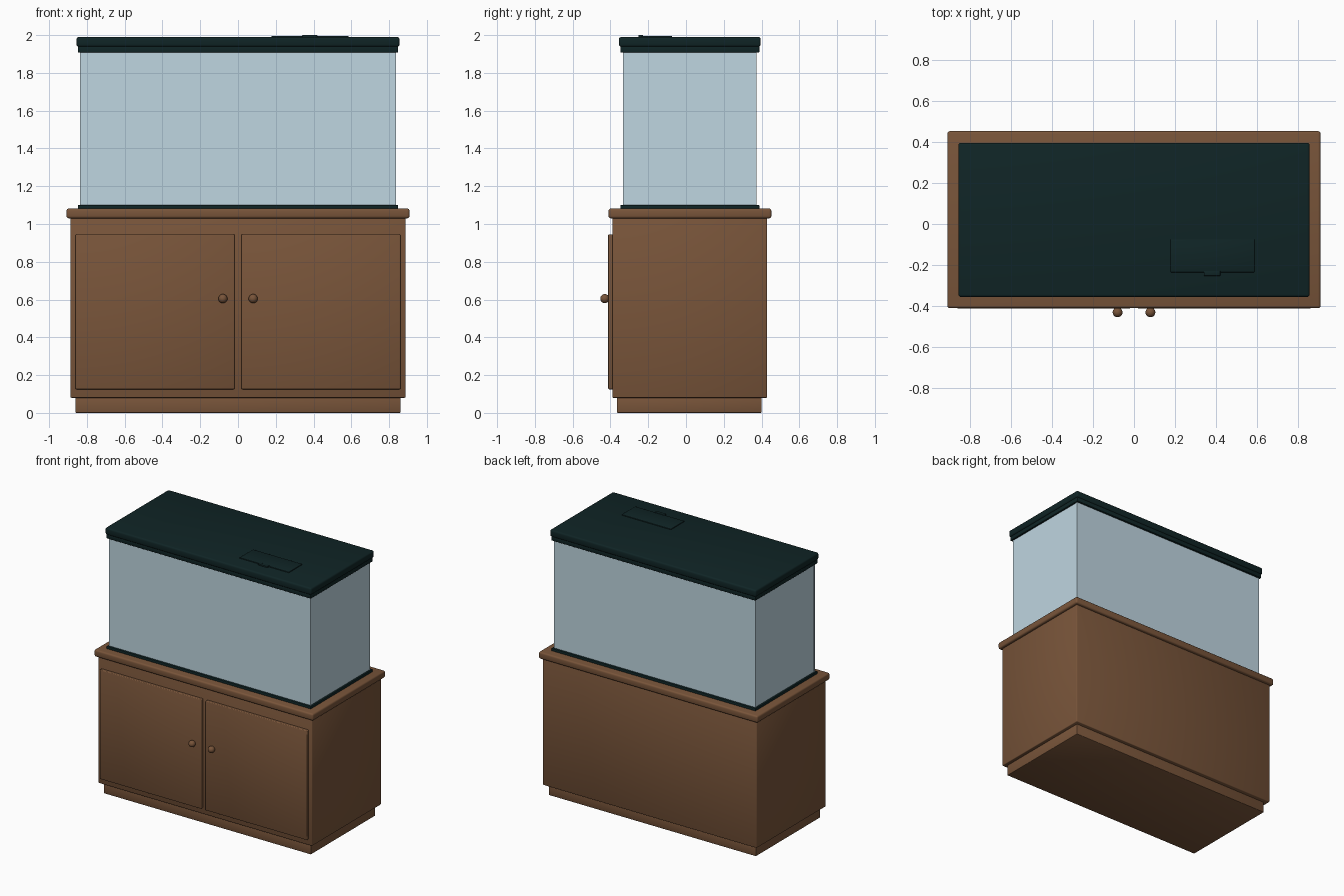
import bpy, math

if "Cube" in bpy.data.objects:
    bpy.data.objects.remove(bpy.data.objects["Cube"])


def material(name, rgb):
    m = bpy.data.materials.new(name)
    m.diffuse_color = (*rgb, 1.0)
    m.use_nodes = True
    m.node_tree.nodes["Principled BSDF"].inputs["Base Color"].default_value = m.diffuse_color
    return m


WOOD = material("brown wood", (0.19, 0.090, 0.042))
DARK = material("dark green plastic", (0.005, 0.018, 0.019))
GLASS = material("pale blue glass", (0.52, 0.67, 0.75))


def finish(ob, name, mat, angle):
    ob.name = name
    ob.data.materials.append(mat)
    bpy.ops.object.shade_smooth_by_angle(angle=math.radians(angle))
    return ob


def box(name, x, y, z, mat, bevel=0.0, segments=2):
    """Box from (min, max) ranges with optional rounded edges."""
    bpy.ops.mesh.primitive_cube_add(size=1)
    ob = bpy.context.object
    for v in ob.data.vertices:
        v.co = [r[0] + (c + 0.5) * (r[1] - r[0]) for c, r in zip(v.co, (x, y, z))]
    if bevel:
        mod = ob.modifiers.new("rounded edges", "BEVEL")
        mod.width, mod.segments = bevel, segments
        bpy.ops.object.modifier_apply(modifier=mod.name)
    return finish(ob, name, mat, 50)


# Cabinet: plinth, body and overhanging top
box("plinth", (-0.86, 0.86), (-0.365, 0.40), (0, 0.09), WOOD, 0.004)
box("cabinet_body", (-0.887, 0.887), (-0.39, 0.43), (0.08, 1.04), WOOD, 0.005)
box("cabinet_top", (-0.908, 0.908), (-0.41, 0.452), (1.03, 1.082), WOOD, 0.012, 3)

# Doors with round knobs on short stems
for side, s in (("left", -1), ("right", 1)):
    xs = sorted((s * 0.018, s * 0.86))
    box(side + "_door", xs, (-0.412, -0.385), (0.125, 0.945), WOOD, 0.005)
    bpy.ops.mesh.primitive_cylinder_add(vertices=16, radius=0.012, depth=0.03,
                                        location=(s * 0.08, -0.415, 0.605),
                                        rotation=(math.pi / 2, 0, 0))
    finish(bpy.context.object, side + "_knob_stem", WOOD, 50)
    bpy.ops.mesh.primitive_uv_sphere_add(segments=24, ring_count=12, radius=0.024,
                                         location=(s * 0.08, -0.43, 0.605))
    finish(bpy.context.object, side + "_knob", WOOD, 50)

# Tank: front and back panes run full width, side panes sit between them
GZ = (1.09, 1.92)
box("front_glass", (-0.836, 0.836), (-0.333, -0.321), GZ, GLASS)
box("back_glass", (-0.836, 0.836), (0.361, 0.373), GZ, GLASS)
box("left_glass", (-0.834, -0.822), (-0.321, 0.361), GZ, GLASS)
box("right_glass", (0.822, 0.834), (-0.321, 0.361), GZ, GLASS)

# Dark trims below and above the glass
for name, z in (("bottom_trim", (1.075, 1.10)), ("top_trim", (1.908, 1.945))):
    box(name, (-0.847, 0.847), (-0.348, 0.388), z, DARK, 0.003)

# Lid with feeding hatch and its finger tab
box("lid", (-0.855, 0.855), (-0.355, 0.395), (1.938, 1.99), DARK, 0.012, 3)
box("feeding_hatch", (0.178, 0.586), (-0.235, -0.075), (1.985, 1.996), DARK, 0.002)
box("hatch_tab", (0.34, 0.42), (-0.252, -0.228), (1.985, 2.0), DARK, 0.002)
